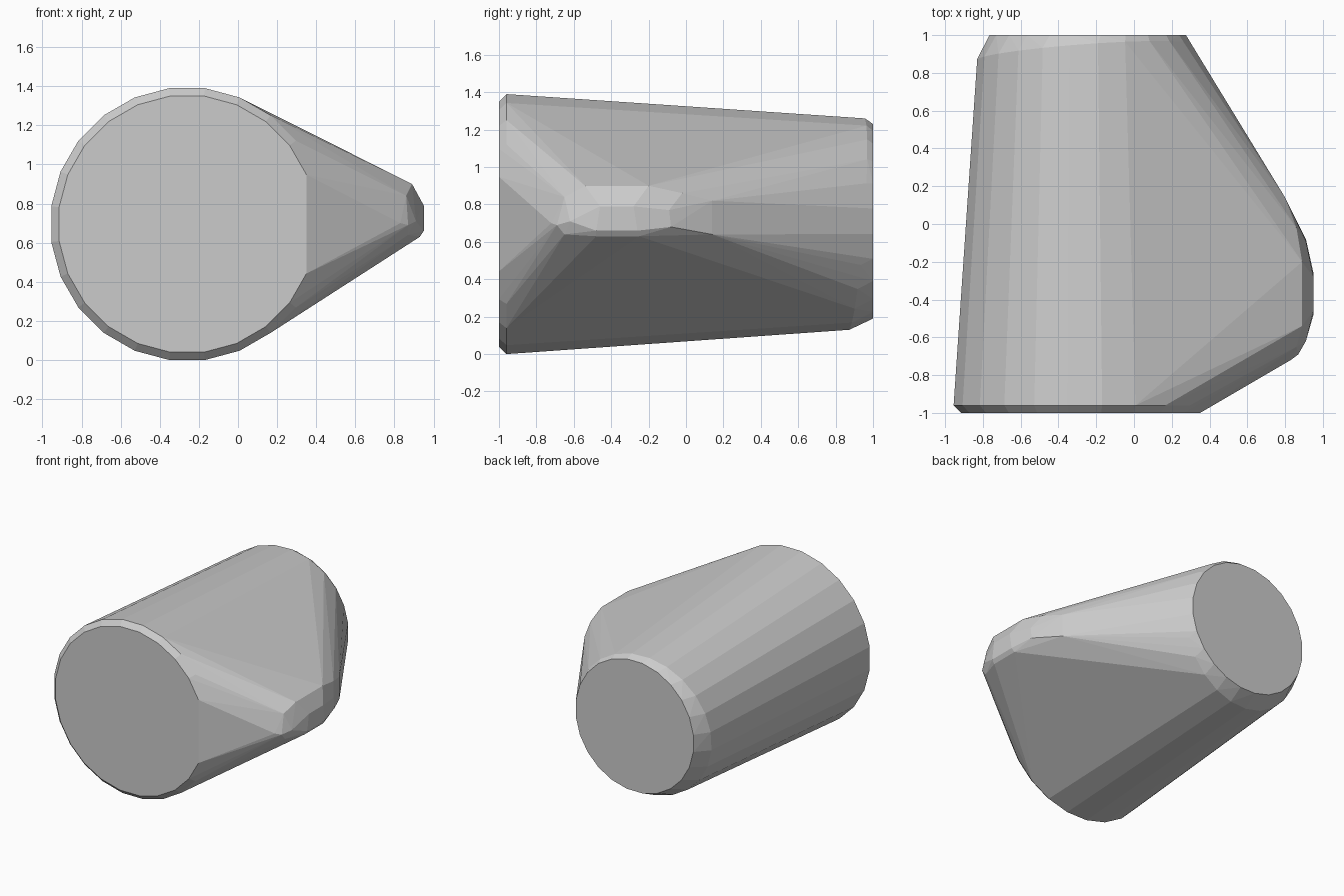
import bpy, bmesh
from math import cos, sin, pi

if "Cube" in bpy.data.objects:
    bpy.data.objects.remove(bpy.data.objects["Cube"])

N = 24


def ring(cx, cz, apothem, y, tilt=0.0, x_max=9.0):
    """Polygon ring around the y axis, flat sides facing +-x and +-z."""
    r = apothem / cos(pi / N)
    pts = []
    for i in range(N):
        a = 2 * pi * (i + 0.5) / N
        pts.append((min(cx + r * cos(a), x_max),
                    y + tilt * (cos(a) + sin(a)),
                    cz + r * sin(a)))
    return pts


# tapered barrel with chamfered rims
points = ring(-0.26, 0.695, 0.655, -1.0, x_max=0.35)
points += ring(-0.26, 0.695, 0.695, -0.96, x_max=0.415)
points += ring(-0.265, 0.695, 0.565, 0.91, tilt=0.042)
points += ring(-0.245, 0.71, 0.52, 1.0)

# blunt side nose
points += [
    (0.95, -0.48, 0.66), (0.95, -0.26, 0.66), (0.95, -0.46, 0.79), (0.95, -0.28, 0.79),
    (0.89, -0.54, 0.90), (0.89, -0.20, 0.90),
    (0.93, -0.48, 0.63), (0.93, -0.25, 0.63), (0.87, -0.65, 0.64),
    (0.91, -0.62, 0.71), (0.87, -0.69, 0.69), (0.83, -0.72, 0.70), (0.86, -0.65, 0.84),
    (0.91, -0.08, 0.68), (0.91, -0.09, 0.77), (0.86, -0.02, 0.86),
    (0.80, 0.14, 0.64), (0.80, 0.14, 0.82),
]

# wrap everything in one faceted shell
bm = bmesh.new()
for p in points:
    bm.verts.new(p)
res = bmesh.ops.convex_hull(bm, input=bm.verts)
loose = [v for v in bm.verts if not v.link_faces]
bmesh.ops.delete(bm, geom=loose, context='VERTS')
bmesh.ops.dissolve_limit(bm, angle_limit=0.02, verts=bm.verts, edges=bm.edges)
bmesh.ops.recalc_face_normals(bm, faces=bm.faces)
mesh = bpy.data.meshes.new("faceted_body")
bm.to_mesh(mesh)
bm.free()
body = bpy.data.objects.new("faceted_body", mesh)
bpy.context.collection.objects.link(body)
